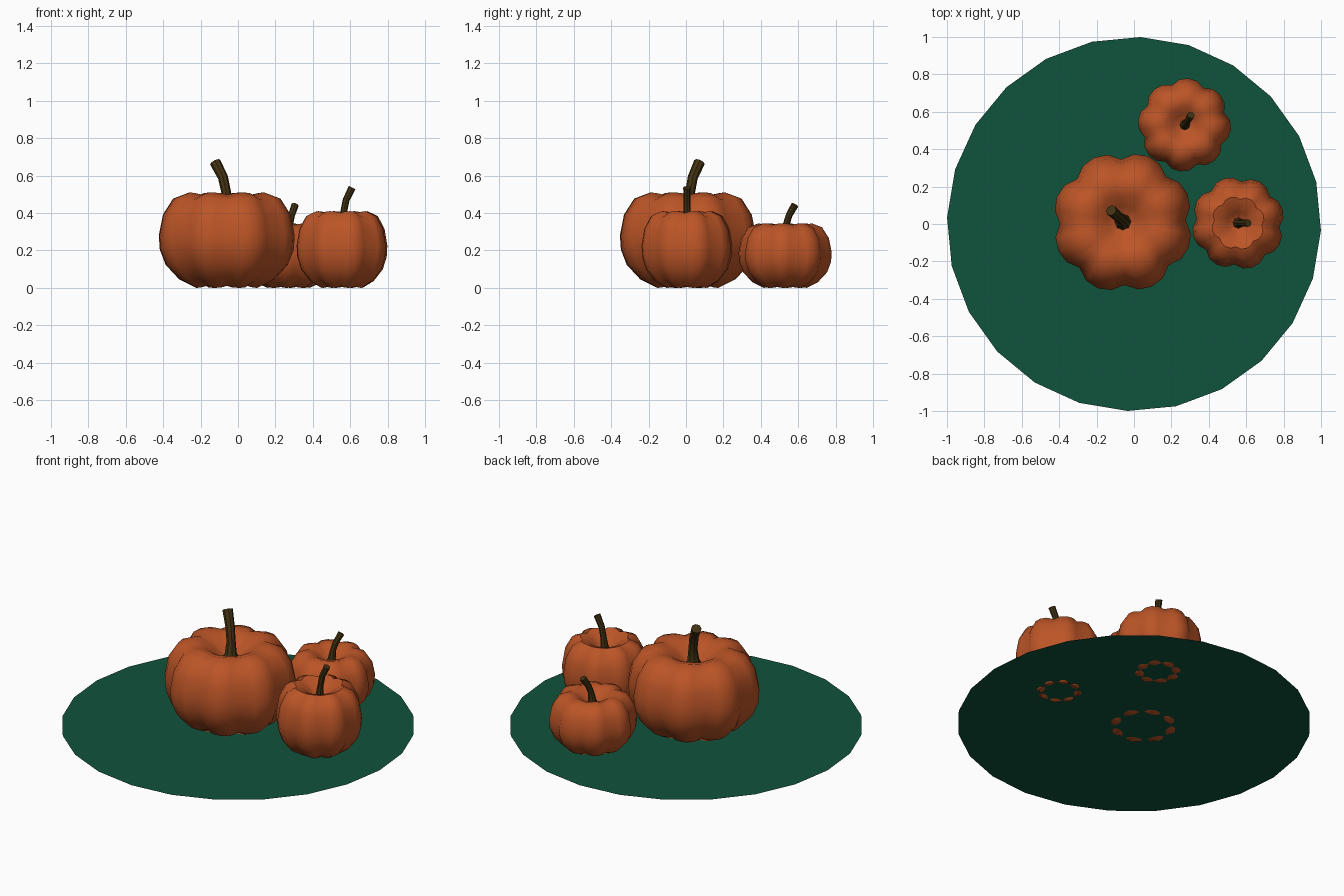
import bpy, bmesh, math
from mathutils import Vector

if "Cube" in bpy.data.objects:
    bpy.data.objects.remove(bpy.data.objects["Cube"])


def material(name, rgb):
    m = bpy.data.materials.new(name)
    m.diffuse_color = (*rgb, 1)
    m.use_nodes = True
    m.node_tree.nodes["Principled BSDF"].inputs["Base Color"].default_value = m.diffuse_color
    return m


ORANGE = material("pumpkin_orange", (0.50, 0.09, 0.02))
BROWN = material("stem_brown", (0.055, 0.032, 0.006))
GREEN = material("ground_green", (0.005, 0.085, 0.045))


def finish(name, bm, mat, smooth=True):
    bmesh.ops.recalc_face_normals(bm, faces=bm.faces)
    me = bpy.data.meshes.new(name)
    bm.to_mesh(me)
    bm.free()
    me.materials.append(mat)
    ob = bpy.data.objects.new(name, me)
    bpy.context.collection.objects.link(ob)
    if smooth:
        bpy.context.view_layer.objects.active = ob
        ob.select_set(True)
        bpy.ops.object.shade_smooth_by_angle(angle=math.radians(40))
        ob.select_set(False)
    return ob


def skin(bm, rings):
    for a, b in zip(rings, rings[1:]):
        n = len(a)
        for i in range(n):
            j = (i + 1) % n
            bm.faces.new((a[i], a[j], b[j], b[i]))


# rib profile (radius, height), unit sized, bottom to top
PROFILE = [(0.12, 0.09), (0.30, 0.025), (0.46, 0.0), (0.70, 0.085), (0.90, 0.24),
           (0.985, 0.40), (1.0, 0.55), (0.94, 0.77), (0.79, 0.94), (0.57, 1.0),
           (0.40, 0.965), (0.24, 0.89), (0.10, 0.82)]
LOBE = [1.0, 0.78, 0.0, 0.78]      # 1 on the rib crest, 0 in the groove


def pumpkin(name, x, y, radius, height, turn):
    bm = bmesh.new()
    rings = []
    for r, z in PROFILE:
        ring = []
        for i in range(32):
            k = LOBE[i % 4]
            a = math.radians(22.5 + turn) + i * math.tau / 32
            rr = radius * r * (0.89 + 0.11 * k)
            zz = height * (0.5 + (z - 0.5) * (0.955 + 0.045 * k))
            ring.append(bm.verts.new((x + rr * math.cos(a), y + rr * math.sin(a), zz)))
        rings.append(ring)
    skin(bm, rings)
    bm.faces.new(rings[0])
    bm.faces.new(rings[-1])
    finish(name, bm, ORANGE)


def stem(name, path, radii):
    bm = bmesh.new()
    pts = [Vector(p) for p in path]
    rings = []
    for i, p in enumerate(pts):
        t = pts[min(i + 1, len(pts) - 1)] - pts[max(i - 1, 0)]
        q = Vector((0, 0, 1)).rotation_difference(t)
        rings.append([bm.verts.new(p + q @ Vector((radii[i] * math.cos(a), radii[i] * math.sin(a), 0)))
                      for a in (k * math.tau / 8 for k in range(8))])
    skin(bm, rings)
    bm.faces.new(rings[0])
    bm.faces.new(rings[-1])
    finish(name, bm, BROWN)


# ground disc
bm = bmesh.new()
bm.faces.new([bm.verts.new((math.cos(a), math.sin(a), 0.008))
              for a in (math.radians(-2 + 15 * i) for i in range(24))])
finish("ground_disc", bm, GREEN, False)

# pumpkins: x, y, rib radius, height, turn
pumpkin("large_pumpkin", -0.06, 0.01, 0.378, 0.51, 1.5)
pumpkin("right_pumpkin", 0.556, 0.005, 0.25, 0.41, -5)
pumpkin("back_pumpkin", 0.27, 0.53, 0.25, 0.345, 17.5)

# bent stems with flared feet
stem("large_stem", [(-0.06, 0.012, 0.40), (-0.06, 0.014, 0.44), (-0.063, 0.022, 0.51),
                    (-0.08, 0.036, 0.59), (-0.122, 0.072, 0.672)],
     [0.052, 0.034, 0.026, 0.027, 0.03])
stem("right_stem", [(0.558, 0.005, 0.32), (0.56, 0.005, 0.355), (0.566, 0.005, 0.41),
                    (0.578, 0.005, 0.47), (0.61, 0.005, 0.536)],
     [0.034, 0.023, 0.018, 0.018, 0.02])
stem("back_stem", [(0.272, 0.53, 0.265), (0.274, 0.532, 0.295), (0.278, 0.538, 0.345),
                   (0.287, 0.552, 0.39), (0.305, 0.582, 0.443)],
     [0.034, 0.023, 0.018, 0.018, 0.02])
